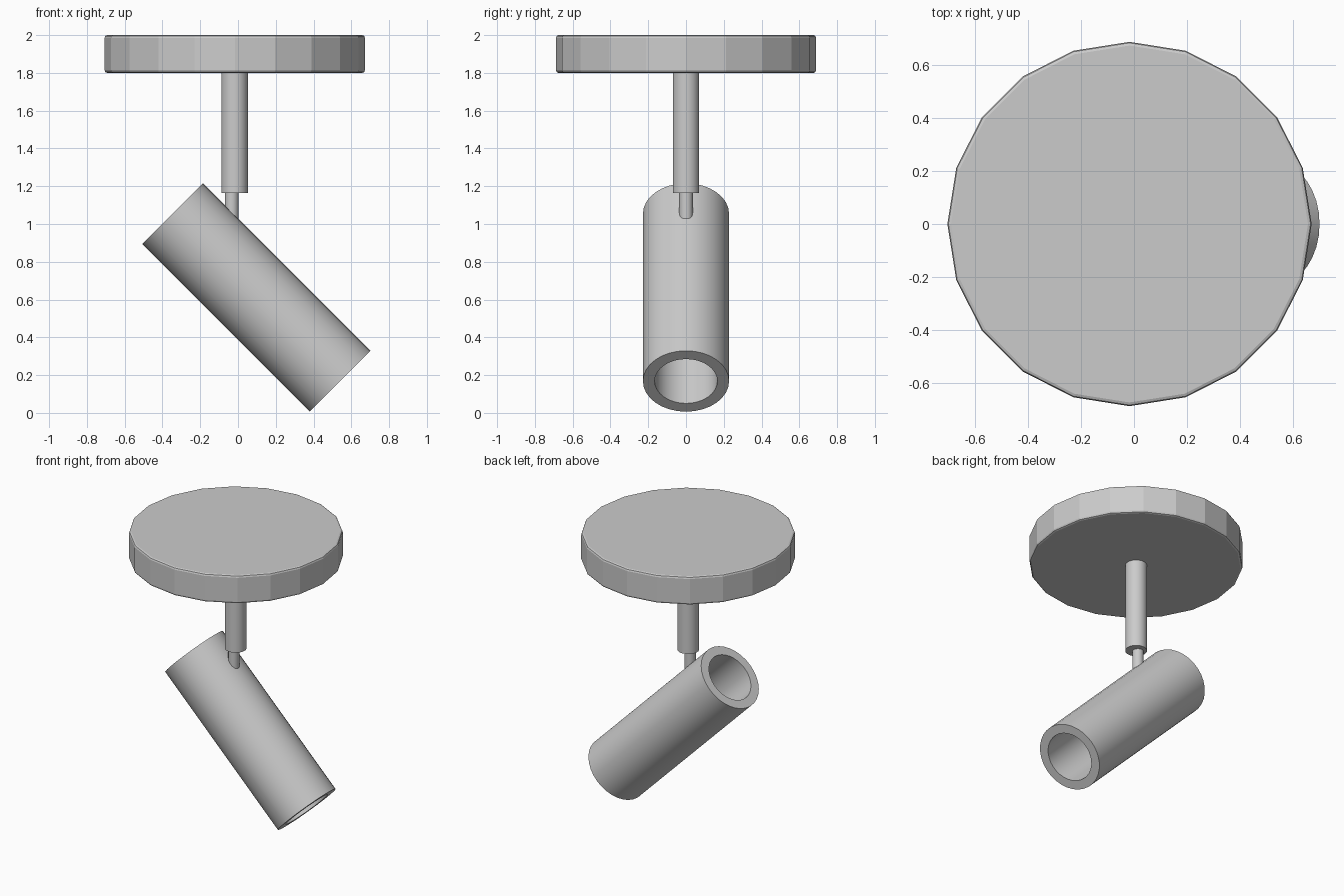
import bpy, bmesh, math
from mathutils import Vector

if "Cube" in bpy.data.objects:
    bpy.data.objects.remove(bpy.data.objects["Cube"])


def lathe(name, profile, sides, closed=False, smooth=True):
    """Spin (radius, height) points around local z; cap the ends unless closed."""
    bm = bmesh.new()
    rings = []
    for r, h in profile:
        rings.append([bm.verts.new((r * math.cos(2 * math.pi * i / sides),
                                    r * math.sin(2 * math.pi * i / sides), h))
                      for i in range(sides)])
    pairs = list(zip(rings, rings[1:]))
    if closed:
        pairs.append((rings[-1], rings[0]))
    for a, b in pairs:
        for i in range(sides):
            j = (i + 1) % sides
            bm.faces.new((a[i], a[j], b[j], b[i]))
    if not closed:
        bm.faces.new(rings[0])
        bm.faces.new(rings[-1])
    bmesh.ops.recalc_face_normals(bm, faces=bm.faces)
    mesh = bpy.data.meshes.new(name)
    bm.to_mesh(mesh)
    bm.free()
    obj = bpy.data.objects.new(name, mesh)
    bpy.context.collection.objects.link(obj)
    if smooth:
        bpy.ops.object.select_all(action='DESELECT')
        obj.select_set(True)
        bpy.context.view_layer.objects.active = obj
        bpy.ops.object.shade_smooth_by_angle(angle=math.radians(30))
    return obj


# Faceted ceiling plate with softened rims
plate = lathe("ceiling_plate", [(0.675, 1.80), (0.685, 1.804), (0.689, 1.814),
                                (0.689, 1.986), (0.685, 1.996), (0.675, 2.0)],
              20, smooth=False)
plate.location.x = -0.017

# Drop stem
stem = lathe("stem", [(0.07, 1.165), (0.07, 1.80)], 32)
stem.location.x = -0.018

# Thin pin that enters the lamp wall
pin = lathe("swivel_pin", [(0.036, 1.02), (0.036, 1.165)], 24)
pin.location.x = -0.033

# Open tubular lamp body, tilted 45 degrees
top, low = Vector((-0.345, 0, 1.055)), Vector((0.54, 0, 0.167))
half = (top - low).length / 2
tube = lathe("lamp_tube", [(0.228, -half), (0.228, half),
                           (0.166, half), (0.166, -half)], 32, closed=True)
tube.location = (top + low) / 2
tube.rotation_euler.y = math.radians(-45)
